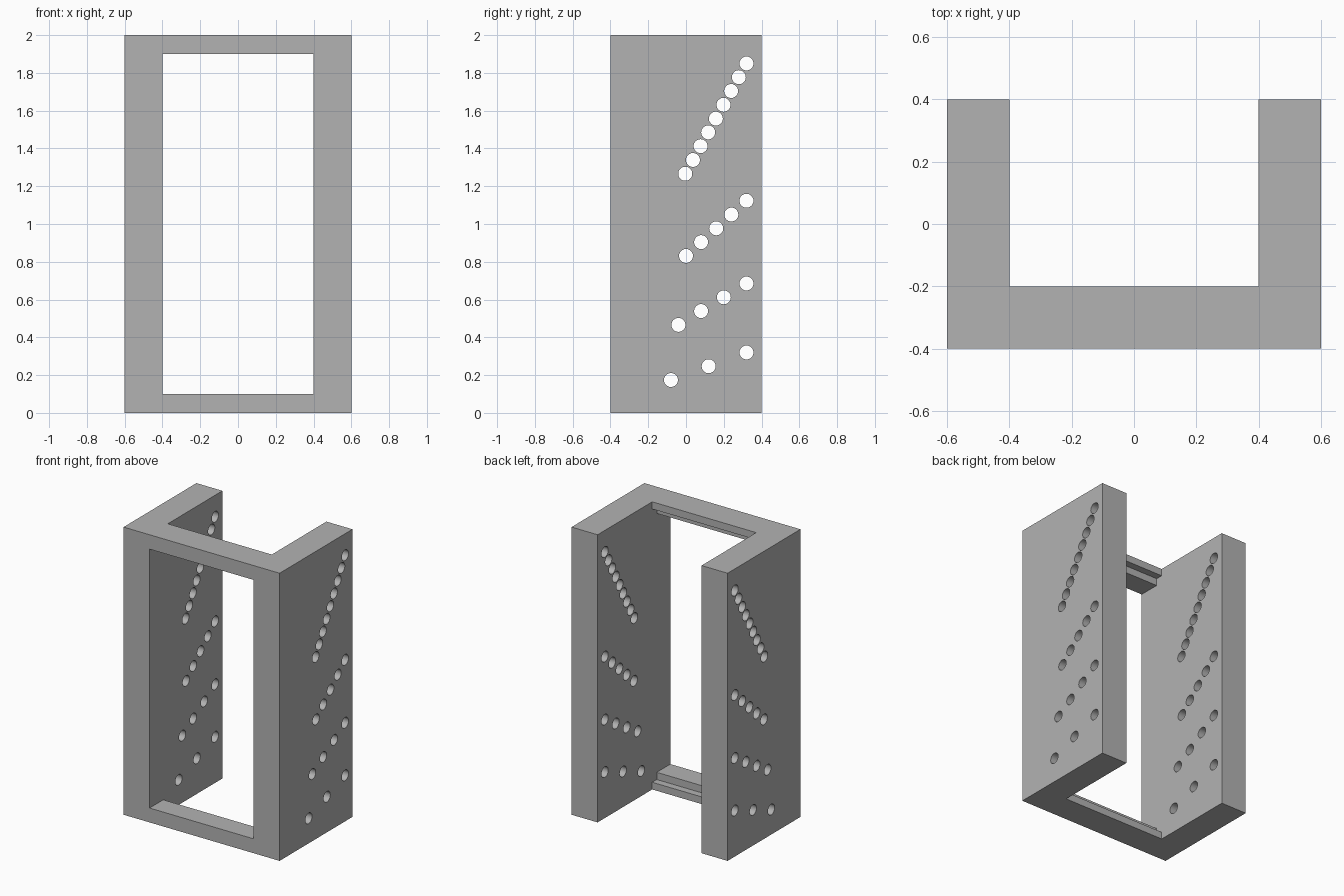
import bpy
import bmesh
from mathutils import Matrix, Vector

cube = bpy.data.objects.get("Cube")
if cube:
    bpy.data.objects.remove(cube, do_unlink=True)

grey = bpy.data.materials.new("plain grey")
grey.use_nodes = True
colour = (0.45, 0.45, 0.45, 1)
grey.diffuse_color = colour
grey.node_tree.nodes["Principled BSDF"].inputs["Base Color"].default_value = colour

POST_X, POST_W, DEPTH, HEIGHT = 0.5, 0.2, 0.8, 2.0
HOLE_RADIUS = 0.037


def make_object(name, bm):
    bmesh.ops.recalc_face_normals(bm, faces=bm.faces)
    mesh = bpy.data.meshes.new(name)
    bm.to_mesh(mesh)
    bm.free()
    mesh.materials.append(grey)
    obj = bpy.data.objects.new(name, mesh)
    bpy.context.collection.objects.link(obj)
    return obj


def activate(obj):
    bpy.ops.object.select_all(action="DESELECT")
    obj.select_set(True)
    bpy.context.view_layer.objects.active = obj


def hole_cutter(x):
    """Four slanted rows of pegs, all ending near the back edge."""
    bm = bmesh.new()
    # rows: number of holes, height of the last hole, spacing in depth
    for count, top, step in ((9, 1.85, 0.0405), (5, 1.123, 0.08),
                             (4, 0.685, 0.12), (3, 0.32, 0.2)):
        for i in range(count):
            place = Matrix.Translation((x, 0.32 - i * step, top - i * 0.073))
            bmesh.ops.create_cone(
                bm, cap_ends=True, segments=32, radius1=HOLE_RADIUS,
                radius2=HOLE_RADIUS, depth=POST_W * 2,
                matrix=place @ Matrix.Rotation(1.5707963, 4, "Y"))
    cutter = make_object("hole_cutter", bm)
    cutter.hide_render = True
    return cutter


# Side panels, each drilled right through
for side, name in ((1, "left_panel"), (-1, "right_panel")):
    bm = bmesh.new()
    bmesh.ops.create_cube(bm, size=1, matrix=Matrix.Translation(
        (side * POST_X, 0, HEIGHT / 2)) @ Matrix.Diagonal((POST_W, DEPTH, HEIGHT, 1)))
    panel = make_object(name, bm)
    cutter = hole_cutter(side * POST_X)
    drill = panel.modifiers.new("drill", "BOOLEAN")
    drill.operation = "DIFFERENCE"
    drill.solver = "EXACT"
    drill.object = cutter
    activate(panel)
    bpy.ops.object.modifier_apply(modifier=drill.name)
    bpy.data.objects.remove(cutter, do_unlink=True)
    bpy.ops.object.shade_smooth_by_angle()

# Rebated rails joining the panels; ends stay open against the panels
profile = ((-0.4, 0), (-0.2, 0), (-0.2, 0.05), (-0.25, 0.05), (-0.25, 0.1), (-0.4, 0.1))
inner = POST_X - POST_W / 2
for name, flip in (("bottom_rail", False), ("top_rail", True)):
    bm = bmesh.new()
    ring = [bm.verts.new((-inner, y, HEIGHT - z if flip else z)) for y, z in profile]
    edges = [bm.edges.new((a, b)) for a, b in zip(ring, ring[1:] + ring[:1])]
    made = bmesh.ops.extrude_edge_only(bm, edges=edges)["geom"]
    bmesh.ops.translate(bm, vec=Vector((inner * 2, 0, 0)),
                        verts=[v for v in made if isinstance(v, bmesh.types.BMVert)])
    make_object(name, bm)
